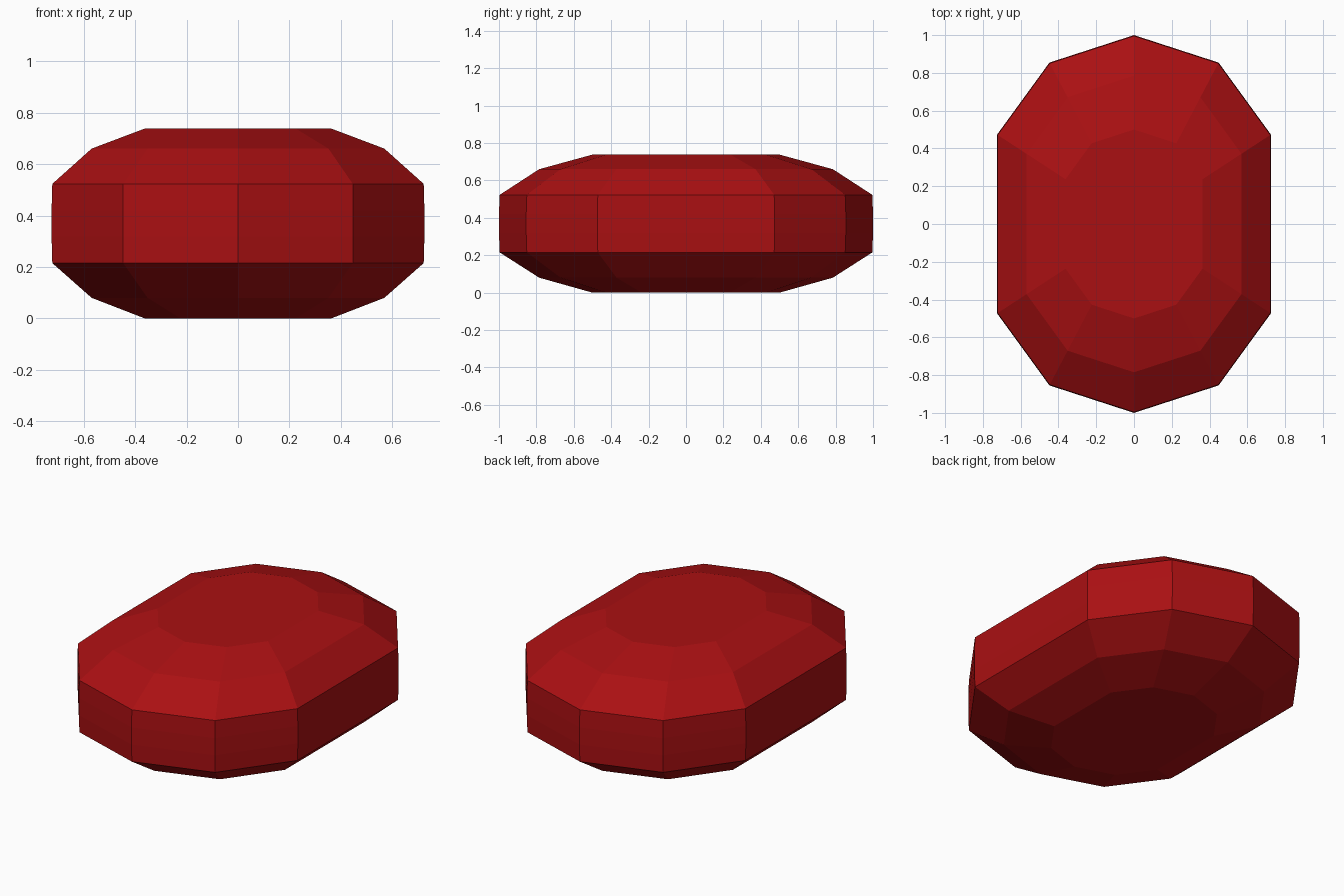
import bpy, bmesh, math

if "Cube" in bpy.data.objects:
    bpy.data.objects.remove(bpy.data.objects["Cube"])

# Gem outline: a ten-sided ring, split across the middle and stretched along y
R, STRETCH, SIDES = 0.762, 0.238, 10
outline = []
for i in range(SIDES):
    a = 2 * math.pi * i / SIDES
    y = R * math.cos(a)
    outline.append((R * math.sin(a), y + math.copysign(STRETCH, y)))

# Profile: (height, outline scale) from flat base to flat crown
profile = [(0.0, 0.5), (0.08, 0.785), (0.215, 0.996), (0.318, 1.0),
           (0.42, 1.0), (0.523, 0.996), (0.66, 0.785), (0.738, 0.5)]

bm = bmesh.new()
rings = [[bm.verts.new((x * s, y * s, z)) for x, y in outline] for z, s in profile]
for low, high in zip(rings, rings[1:]):
    for i in range(SIDES):
        j = (i + 1) % SIDES
        bm.faces.new((low[i], low[j], high[j], high[i]))
bm.faces.new(rings[0])
bm.faces.new(rings[-1])
bmesh.ops.recalc_face_normals(bm, faces=bm.faces)

mesh = bpy.data.meshes.new("gem")
bm.to_mesh(mesh)
bm.free()
gem = bpy.data.objects.new("gem", mesh)
bpy.context.collection.objects.link(gem)

# Deep red colour
red = bpy.data.materials.new("deep_red")
red.diffuse_color = (0.4, 0.005, 0.006, 1)
red.use_nodes = True
red.node_tree.nodes["Principled BSDF"].inputs["Base Color"].default_value = red.diffuse_color
mesh.materials.append(red)
